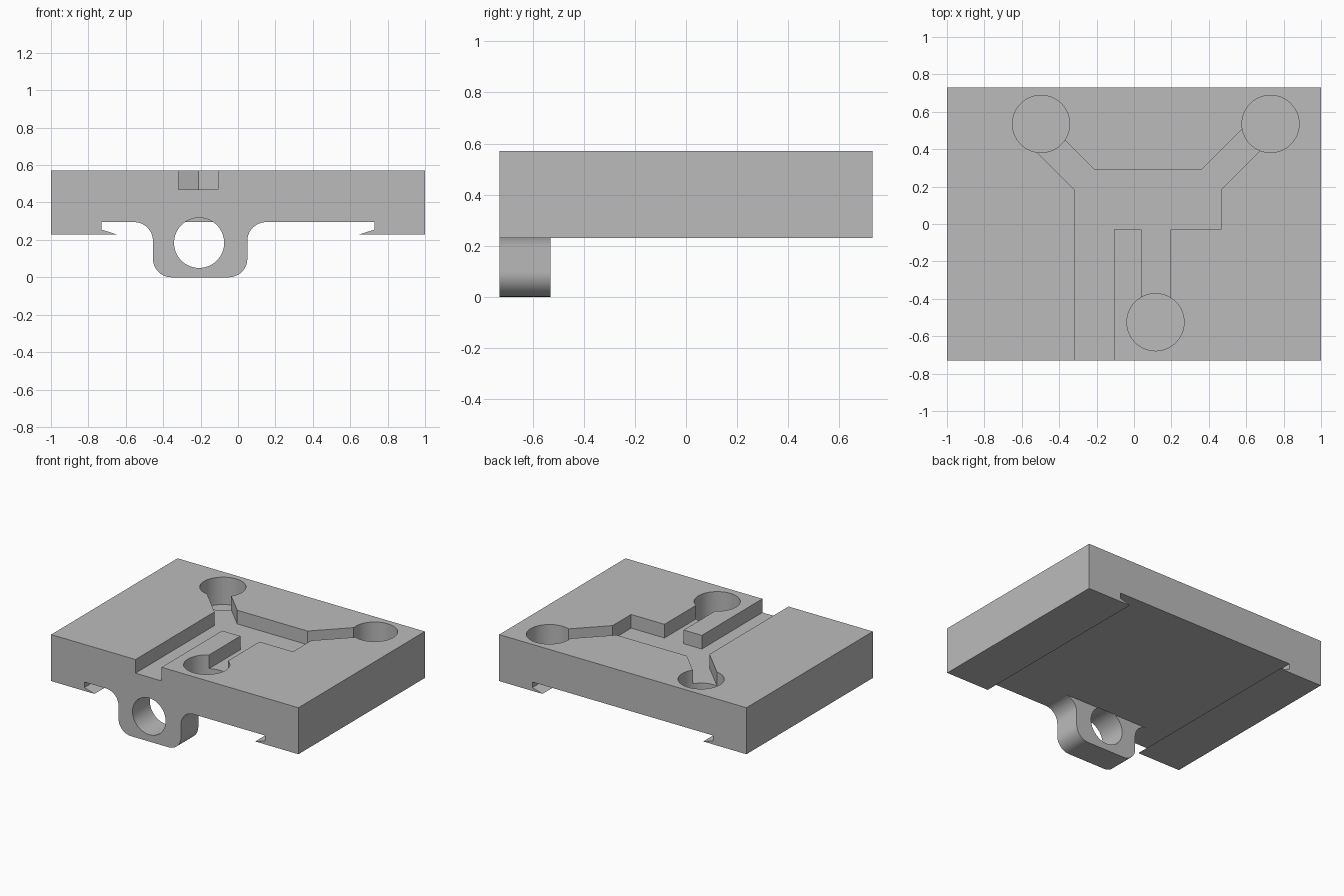
import bpy, bmesh
from math import sin, cos, pi, radians

if "Cube" in bpy.data.objects:
    bpy.data.objects.remove(bpy.data.objects["Cube"])

HALF_Y, TOP, BASE, CEILING = 0.73, 0.57, 0.23, 0.295

grey = bpy.data.materials.new("plain grey")
grey.use_nodes = True
grey.diffuse_color = (0.5, 0.5, 0.5, 1)
grey.node_tree.nodes["Principled BSDF"].inputs["Base Color"].default_value = (0.5, 0.5, 0.5, 1)


def prism(name, points, axis, start, end):
    """Extrude a closed outline along y (points are x, z) or z (points are x, y)."""
    bm = bmesh.new()
    place = (lambda a, b, d: (a, d, b)) if axis == "y" else (lambda a, b, d: (a, b, d))
    face = bm.faces.new([bm.verts.new(place(a, b, start)) for a, b in points])
    grown = bmesh.ops.extrude_face_region(bm, geom=[face])["geom"]
    shift = place(0, 0, end - start)
    bmesh.ops.translate(bm, vec=shift, verts=[g for g in grown if isinstance(g, bmesh.types.BMVert)])
    bmesh.ops.recalc_face_normals(bm, faces=bm.faces)
    mesh = bpy.data.meshes.new(name)
    bm.to_mesh(mesh)
    bm.free()
    mesh.materials.append(grey)
    obj = bpy.data.objects.new(name, mesh)
    bpy.context.collection.objects.link(obj)
    return obj


def arc(cx, cy, r, a0, a1, steps=12):
    """Points on an arc, angles in degrees."""
    angles = [radians(a0 + (a1 - a0) * i / steps) for i in range(steps + 1)]
    return [(cx + r * cos(a), cy + r * sin(a)) for a in angles]


def circle(cx, cy, r, steps=64):
    return arc(cx, cy, r, 0, 360, steps)[:-1]


def combine(target, tool, operation):
    """Apply a boolean and discard the tool."""
    tool.hide_render = True
    mod = target.modifiers.new(tool.name, "BOOLEAN")
    mod.operation, mod.object, mod.solver = operation, tool, "EXACT"
    bpy.context.view_layer.objects.active = target
    bpy.ops.object.modifier_apply(modifier=mod.name)
    bpy.data.objects.remove(tool)


# Plate with the undercut channel along its underside
half = [(1, TOP), (1, BASE), (0.65, BASE), (0.73, 0.255), (0.73, CEILING)]
plate = prism("mounting_plate", half + [(-x, z) for x, z in reversed(half)], "y", -HALF_Y, HALF_Y)

# Lug under the front edge: rounded bottom, flared root
R, LUG_X, LUG_HALF = 0.1, -0.2025, 0.2525
side = [(LUG_HALF + R, 0.35)]
side += arc(LUG_HALF + R, CEILING - R, R, 90, 180)
side += arc(LUG_HALF - R, R, R, 0, -90)
outline = [(LUG_X + x, z) for x, z in side] + [(LUG_X - x, z) for x, z in reversed(side)]
combine(plate, prism("lug", outline, "y", -HALF_Y, -0.53), "UNION")

# Eye through the lug, biting slightly into the plate
combine(plate, prism("lug_eye", circle(-0.208, 0.184, 0.134), "y", -0.8, -0.528), "DIFFERENCE")

# Branching groove in the top, open at the front
groove = [(-0.318, -0.8), (-0.318, 0.183), (-0.555, 0.42), (-0.45, 0.53), (-0.21, 0.29),
          (0.36, 0.29), (0.62, 0.55), (0.702, 0.42), (0.465, 0.183), (0.465, -0.03),
          (0.195, -0.03), (0.195, -0.5), (0.04, -0.5), (0.04, -0.03),
          (-0.107, -0.03), (-0.107, -0.8)]
combine(plate, prism("groove", groove, "z", 0.47, 0.7), "DIFFERENCE")

# Round pockets at the groove ends
for x, y in [(-0.497, 0.535), (0.73, 0.535), (0.115, -0.525)]:
    combine(plate, prism("pocket", circle(x, y, 0.153), "z", 0.37, 0.7), "DIFFERENCE")

# Merge flat seams, then smooth only the curved walls
bm = bmesh.new()
bm.from_mesh(plate.data)
bmesh.ops.remove_doubles(bm, verts=bm.verts, dist=0.0001)
bmesh.ops.dissolve_limit(bm, angle_limit=radians(0.5), verts=bm.verts, edges=bm.edges)
bm.to_mesh(plate.data)
bm.free()
bpy.ops.object.select_all(action="DESELECT")
plate.select_set(True)
bpy.context.view_layer.objects.active = plate
bpy.ops.object.shade_smooth_by_angle(angle=radians(30))
